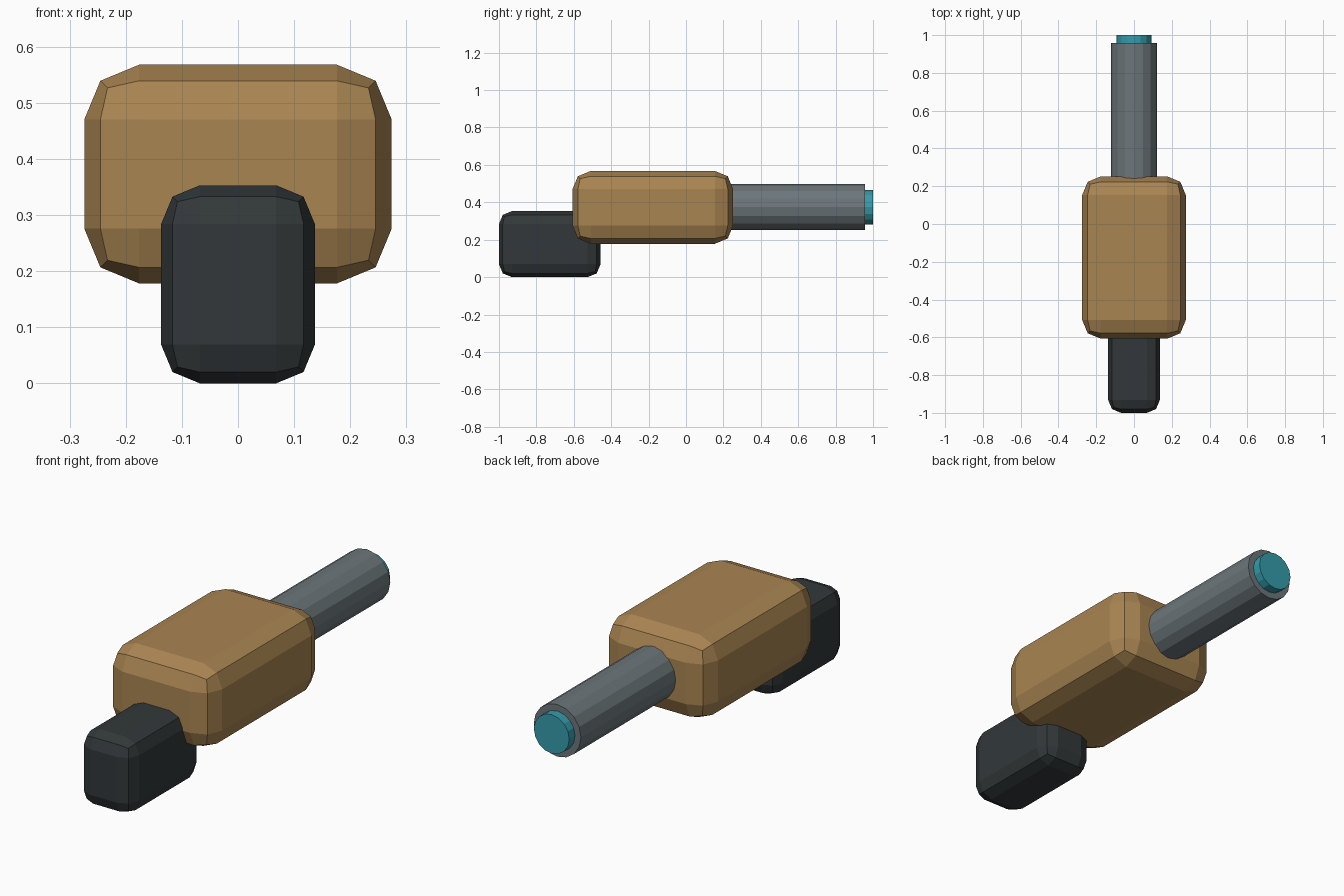
import bpy
import math

cube = bpy.data.objects.get("Cube")
if cube:
    bpy.data.objects.remove(cube, do_unlink=True)


def material(name, rgb):
    mat = bpy.data.materials.new(name)
    mat.use_nodes = True
    color = (*rgb, 1)
    mat.diffuse_color = color
    mat.node_tree.nodes["Principled BSDF"].inputs["Base Color"].default_value = color
    return mat


def finish(name, mat):
    obj = bpy.context.object
    obj.name = obj.data.name = name
    obj.data.materials.append(mat)
    return obj


def rounded_block(name, low, high, bevel, mat):
    """Box between two corners with a two-step chamfer on every edge."""
    center = [(a + b) / 2 for a, b in zip(low, high)]
    bpy.ops.mesh.primitive_cube_add(size=1, location=center)
    obj = finish(name, mat)
    obj.scale = [b - a for a, b in zip(low, high)]
    bpy.ops.object.transform_apply(location=False, rotation=False, scale=True)
    mod = obj.modifiers.new("rounded_edges", "BEVEL")
    mod.width = bevel
    mod.segments = 2
    return obj


def rod(name, radius, y0, y1, z, mat):
    """Sixteen-sided cylinder lying along y."""
    bpy.ops.mesh.primitive_cylinder_add(
        vertices=16, radius=radius, depth=y1 - y0,
        location=(0, (y0 + y1) / 2, z), rotation=(math.pi / 2, 0, 0))
    return finish(name, mat)


tan = material("tan", (0.40, 0.235, 0.085))
charcoal = material("charcoal", (0.032, 0.039, 0.042))
steel = material("steel", (0.15, 0.18, 0.195))
teal = material("teal", (0.035, 0.33, 0.41))

# Main housing and the lower front block
rounded_block("body", (-0.274, -0.607, 0.178), (0.274, 0.252, 0.568), 0.098, tan)
rounded_block("grip", (-0.137, -1.0, 0.0), (0.137, -0.457, 0.353), 0.069, charcoal)

# Barrel with its glowing end cap
AXIS_Z = 0.374
rod("barrel", 0.123, 0.15, 0.957, AXIS_Z, steel)
rod("barrel_tip", 0.092, 0.92, 1.0, AXIS_Z, teal)
